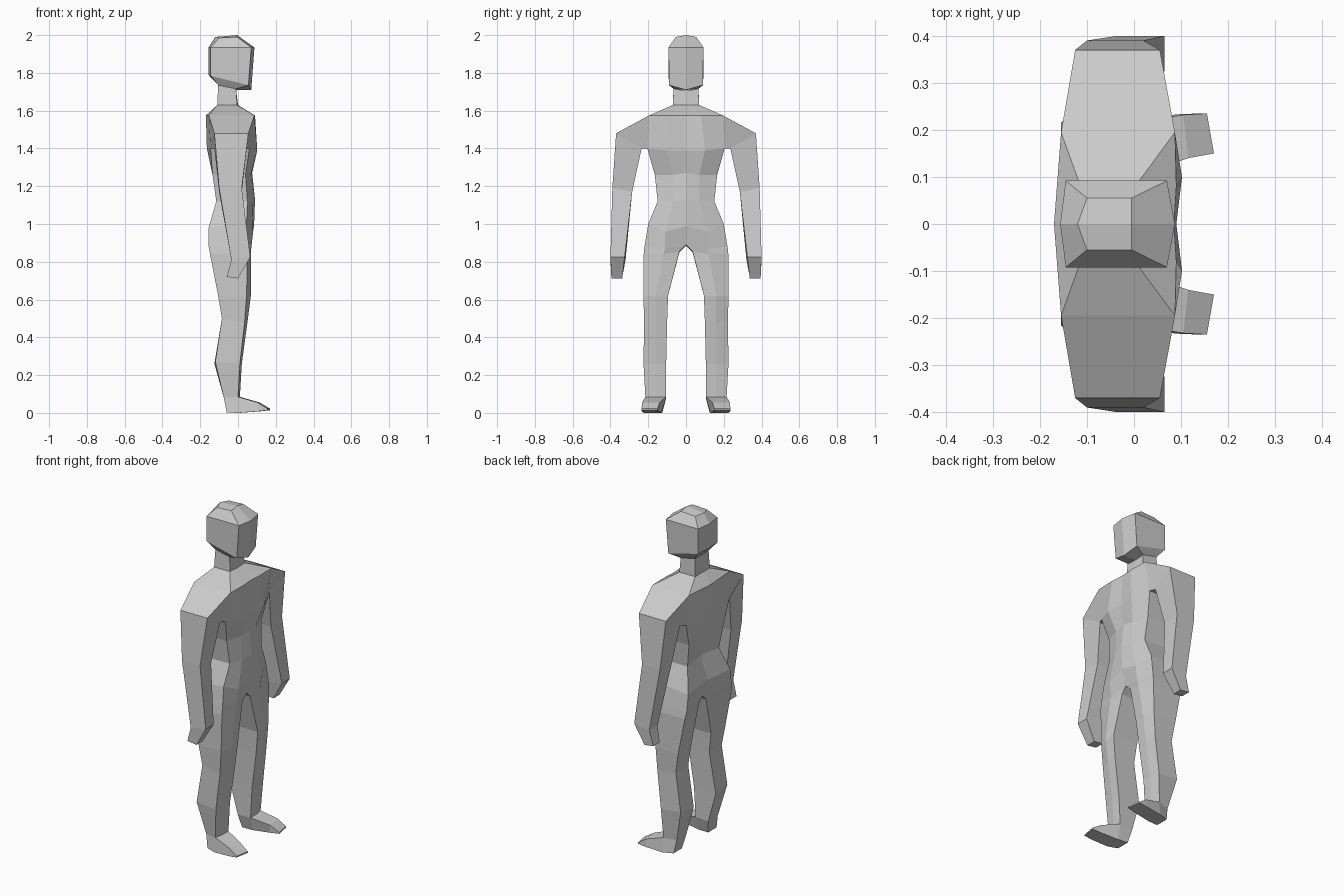
import bpy, bmesh

skin = bpy.data.materials.new("light grey")
skin.diffuse_color = (0.6, 0.6, 0.6, 1)


def loft(name, rings, closed=False, caps=(False, False), skip=()):
    """Join rings of points with quads and mirror them across y = 0."""
    bm = bmesh.new()
    vs = [[bm.verts.new(p) for p in r] for r in rings]
    n = len(rings[0])
    for i in range(len(rings) - 1):
        for j in range(n if closed else n - 1):
            k = (j + 1) % n
            if (i, j) not in skip:
                bm.faces.new((vs[i][j], vs[i][k], vs[i + 1][k], vs[i + 1][j]))
    for cap, ring in zip(caps, (vs[0], vs[-1])):
        if cap:
            bm.faces.new(ring)
    # mirrored half
    geom = bm.verts[:] + bm.edges[:] + bm.faces[:]
    dup = bmesh.ops.duplicate(bm, geom=geom)["geom"]
    for v in dup:
        if isinstance(v, bmesh.types.BMVert):
            v.co.y = -v.co.y
    bmesh.ops.remove_doubles(bm, verts=bm.verts[:], dist=0.0005)
    bmesh.ops.recalc_face_normals(bm, faces=bm.faces[:])
    me = bpy.data.meshes.new(name)
    bm.to_mesh(me)
    bm.free()
    me.materials.append(skin)
    ob = bpy.data.objects.new(name, me)
    bpy.context.collection.objects.link(ob)
    return ob


# head: back centre, back side, front side, front centre
loft("head", [
    [(-.12, 0, 1.99), (-.10, .055, 1.985), (-.005, .055, 1.99), (-.005, 0, 2.0)],
    [(-.157, 0, 1.935), (-.145, .092, 1.935), (.07, .092, 1.935), (.087, 0, 1.935)],
    [(-.157, 0, 1.79), (-.145, .092, 1.785), (.055, .09, 1.735), (.07, 0, 1.71)],
    [(-.105, 0, 1.735), (-.105, .065, 1.735), (-.01, .065, 1.715), (-.01, 0, 1.71)],
], caps=(True, False))

# neck and torso: back centre, back side, front side, front mid, front centre
torso = [
    [(-.105, 0, 1.735), (-.105, .065, 1.735), (-.01, .065, 1.715), (-.01, .03, 1.71), (-.01, 0, 1.71)],
    [(-.11, 0, 1.63), (-.11, .07, 1.63), (-.005, .07, 1.63), (-.003, .035, 1.63), (0, 0, 1.63)],
    [(-.17, 0, 1.575), (-.155, .195, 1.575), (.087, .195, 1.575), (.09, .08, 1.575), (.085, 0, 1.575)],
    [(-.165, 0, 1.40), (-.145, .205, 1.40), (.06, .205, 1.40), (.102, .10, 1.39), (.09, 0, 1.39)],
    [(-.13, 0, 1.26), (-.135, .165, 1.26), (.04, .165, 1.26), (.068, .07, 1.26), (.075, 0, 1.27)],
    [(-.10, 0, 1.13), (-.115, .15, 1.12), (.05, .15, 1.12), (.075, .07, 1.12), (.09, 0, 1.13)],
    [(-.14, 0, .99), (-.155, .20, .98), (.045, .20, 1.0), (.08, .11, .96), (.085, 0, .99)],
]
hip = [(-.11, 0, .885), (-.155, .215, .88), (.05, .22, .88), (.07, .11, .87), (.06, 0, .89)]
loft("torso", torso + [hip], skip={(2, 1)})

# arms: back top, front top, front underside, back underside
loft("arms", [
    [torso[2][1], torso[2][2], torso[3][2], torso[3][1]],
    [(-.125, .37, 1.48), (.055, .37, 1.48), (.045, .235, 1.40), (-.125, .235, 1.40)],
    [(-.10, .39, 1.19), (.02, .39, 1.19), (.02, .285, 1.17), (-.10, .285, 1.17)],
    [(-.035, .40, .81), (.065, .40, .825), (.065, .325, .825), (-.035, .32, .81)],
    [(-.06, .395, .72), (.0, .395, .712), (.0, .337, .712), (-.06, .337, .72)],
], closed=True, caps=(False, True))

# legs: back inner, back outer, front outer, front mid, front inner
ankle = [(-.075, .105, .08), (-.075, .195, .08), (.0, .215, .085), (.01, .16, .085), (.01, .105, .085)]
loft("legs", [
    hip,
    [(-.11, .035, .85), (-.148, .222, .84), (.05, .224, .84), (.07, .12, .84), (.055, .035, .855)],
    [(-.10, .095, .62), (-.105, .225, .62), (.045, .225, .62), (.068, .16, .62), (.065, .095, .62)],
    [(-.085, .10, .50), (-.085, .218, .50), (.035, .222, .48), (.05, .16, .48), (.05, .10, .48)],
    [(-.125, .105, .26), (-.12, .222, .27), (.01, .225, .26), (.02, .16, .26), (.02, .105, .26)],
    ankle,
], closed=True)

# feet: inner top, outer top, outer sole, inner sole, from heel to toe
loft("feet", [
    [ankle[0], ankle[1], (-.06, .205, .002), (-.06, .125, .002)],
    [ankle[4], ankle[2], (.0, .225, 0), (.005, .13, 0)],
    [(.115, .14, .055), (.105, .232, .055), (.105, .234, .008), (.115, .143, .008)],
    [(.17, .15, .022), (.155, .235, .022), (.155, .235, .014), (.17, .15, .014)],
], closed=True, caps=(True, True))
